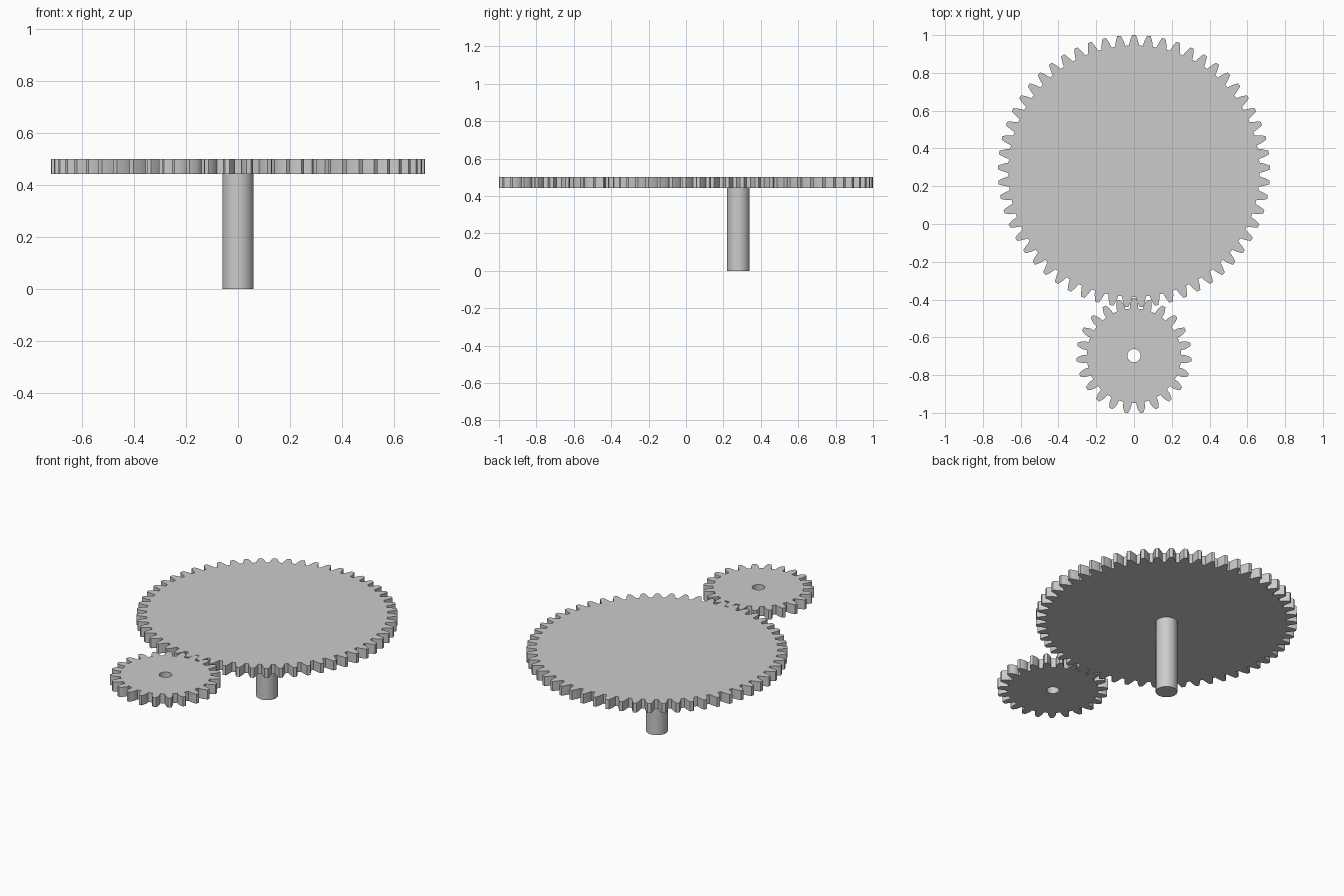
import bpy, bmesh, math

cube = bpy.data.objects.get("Cube")
if cube:
    bpy.data.objects.remove(cube, do_unlink=True)

MODULE = 0.02442          # tooth size shared by both gears
PRESSURE = math.radians(20)
TOP, THICK = 0.5, 0.058
BIG_TEETH, SMALL_TEETH = 57, 23
BIG_Y = 1 - MODULE * (BIG_TEETH / 2 + 1)
SMALL_Y = BIG_Y - MODULE * (BIG_TEETH + SMALL_TEETH) / 2

grey = bpy.data.materials.new("Plain grey")
grey.use_nodes = True
colour = (0.6, 0.6, 0.6, 1)
grey.diffuse_color = colour
grey.node_tree.nodes["Principled BSDF"].inputs["Base Color"].default_value = colour


def involute(radius, base):
    a = math.acos(min(1, base / radius))
    return math.tan(a) - a


def gear_outline(teeth, steps=5):
    """Involute tooth profile, with one tooth pointing to +y."""
    pitch = MODULE * teeth / 2
    base, root, tip = pitch * math.cos(PRESSURE), pitch - 1.25 * MODULE, pitch + MODULE
    start = max(base, root)
    half = math.pi / (2 * teeth) + involute(pitch, base)
    flank = [(root, half - involute(start, base))] if root < base else []
    for i in range(steps + 1):
        r = start + (tip - start) * i / steps
        flank.append((r, half - involute(r, base)))
    tooth = [(r, a) for r, a in flank] + [(r, -a) for r, a in reversed(flank)]
    points = []
    for t in range(teeth):
        centre = math.pi / 2 - t * math.tau / teeth
        points += [(r * math.cos(centre + a), r * math.sin(centre + a)) for r, a in tooth]
    return points


def circle(radius, sides):
    return [(radius * math.cos(math.tau * i / sides), radius * math.sin(math.tau * i / sides))
            for i in range(sides)]


def plate(name, loops, y):
    """Fill the outline (and any hole) and extrude it upwards."""
    bm = bmesh.new()
    edges = []
    for loop in loops:
        verts = [bm.verts.new((px, py, 0)) for px, py in loop]
        edges += [bm.edges.new((v, verts[i - 1])) for i, v in enumerate(verts)]
    bmesh.ops.triangle_fill(bm, edges=edges, use_beauty=True, normal=(0, 0, 1))
    side = bmesh.ops.extrude_face_region(bm, geom=bm.faces[:], use_keep_orig=True)
    top = [g for g in side["geom"] if isinstance(g, bmesh.types.BMVert)]
    bmesh.ops.translate(bm, verts=top, vec=(0, 0, THICK))
    bmesh.ops.recalc_face_normals(bm, faces=bm.faces[:])
    mesh = bpy.data.meshes.new(name)
    bm.to_mesh(mesh)
    bm.free()
    mesh.materials.append(grey)
    obj = bpy.data.objects.new(name, mesh)
    obj.location = (0, y, TOP - THICK)
    bpy.context.collection.objects.link(obj)


# Two meshing gears, the small one with a bore
plate("large_gear", [gear_outline(BIG_TEETH)], BIG_Y)
plate("small_gear", [gear_outline(SMALL_TEETH), circle(0.035, 32)], SMALL_Y)

# Shaft below the large gear
height = TOP - THICK
bpy.ops.mesh.primitive_cylinder_add(vertices=32, radius=0.06, depth=height,
                                    location=(0, BIG_Y, height / 2))
shaft = bpy.context.object
shaft.name = "shaft"
shaft.data.materials.append(grey)
bpy.ops.object.shade_smooth_by_angle(angle=math.radians(30))
